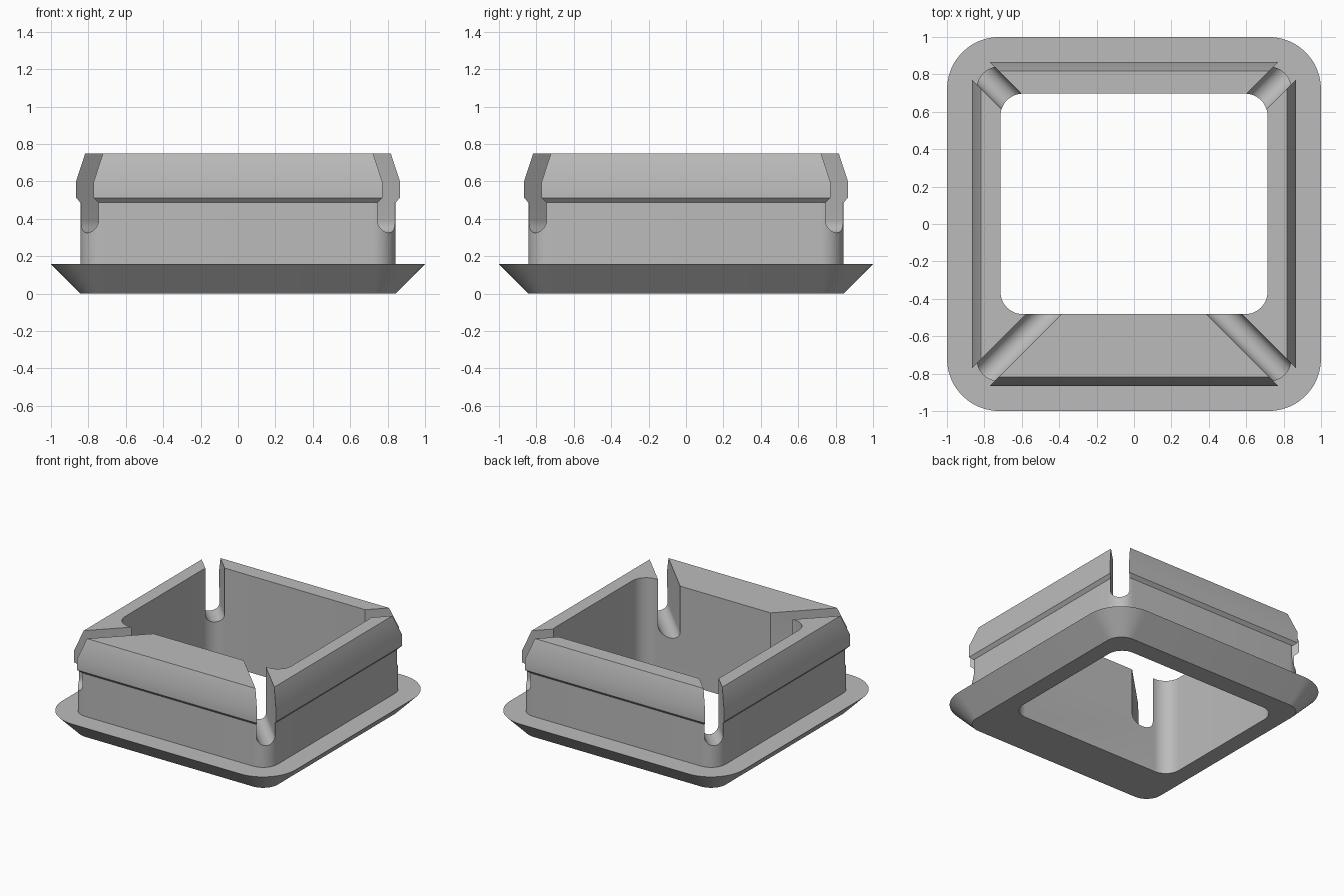
import bpy
from math import sin, cos, pi, radians

if "Cube" in bpy.data.objects:
    bpy.data.objects.remove(bpy.data.objects["Cube"], do_unlink=True)

grey = bpy.data.materials.new("light grey plastic")
grey.use_nodes = True
colour = (0.5, 0.5, 0.5, 1)
grey.diffuse_color = colour
grey.node_tree.nodes["Principled BSDF"].inputs["Base Color"].default_value = colour


def rounded_rect(x, y_min, y_max, r, z, steps=12):
    """Counter-clockwise ring of points with rounded corners."""
    ring = []
    corners = [(x - r, y_max - r), (r - x, y_max - r),
               (r - x, y_min + r), (x - r, y_min + r)]
    for i, (cx, cy) in enumerate(corners):
        for k in range(steps + 1):
            a = pi / 2 * (i + k / steps)
            ring.append((cx + r * cos(a), cy + r * sin(a), z))
    return ring


def loft(name, rings):
    """Closed solid through rings of equal length."""
    n = len(rings[0])
    verts = [p for ring in rings for p in ring]
    faces = [(j * n + i, j * n + (i + 1) % n, (j + 1) * n + (i + 1) % n, (j + 1) * n + i)
             for j in range(len(rings) - 1) for i in range(n)]
    faces.append(tuple(reversed(range(n))))
    faces.append(tuple(range(len(verts) - n, len(verts))))
    mesh = bpy.data.meshes.new(name)
    mesh.from_pydata(verts, [], faces)
    mesh.materials.append(grey)
    obj = bpy.data.objects.new(name, mesh)
    bpy.context.collection.objects.link(obj)
    return obj


def cut(target, cutter):
    bpy.context.view_layer.objects.active = target
    mod = target.modifiers.new("cut", 'BOOLEAN')
    mod.operation = 'DIFFERENCE'
    mod.solver = 'EXACT'
    mod.object = cutter
    bpy.ops.object.modifier_apply(modifier=mod.name)
    bpy.data.objects.remove(cutter, do_unlink=True)


# Bevelled flange, upright wall and snap ridge: half width, corner radius, height
WALL, FLANGE_TOP, RIDGE_BASE, TOP = 0.843, 0.158, 0.488, 0.75
sections = [
    (WALL, 0.125, 0), (1.0, 0.28, FLANGE_TOP), (WALL, 0.125, FLANGE_TOP),
    (WALL, 0.125, RIDGE_BASE), (WALL, 0.03, RIDGE_BASE),
    (0.866, 0.03, 0.512), (0.866, 0.03, 0.6), (0.817, 0.03, TOP),
]
frame = loft("snap_in_frame", [rounded_rect(h, -h, h, r, z) for h, r, z in sections])

# Off-centre opening, leaving a thick front wall
cut(frame, loft("opening_cutter",
                [rounded_rect(0.714, -0.482, 0.697, 0.12, z) for z in (-0.2, 1)]))

# Round-bottomed diagonal slots through the four corners
SLOT_R, SLOT_BOTTOM = 0.067, 0.325
profile = [(SLOT_R, 1)]
for k in range(17):
    a = -pi * k / 16
    profile.append((SLOT_R * cos(a), SLOT_BOTTOM + SLOT_R + SLOT_R * sin(a)))
profile.append((-SLOT_R, 1))
for corner in range(4):
    a = radians(45 + 90 * corner)
    rings = [[(d * cos(a) - s * sin(a), d * sin(a) + s * cos(a), z) for s, z in profile]
             for d in (1.5, 0.4)]
    cut(frame, loft("slot_cutter", rings))

bpy.ops.object.select_all(action='DESELECT')
frame.select_set(True)
bpy.context.view_layer.objects.active = frame
bpy.ops.object.shade_smooth_by_angle(angle=radians(25))
